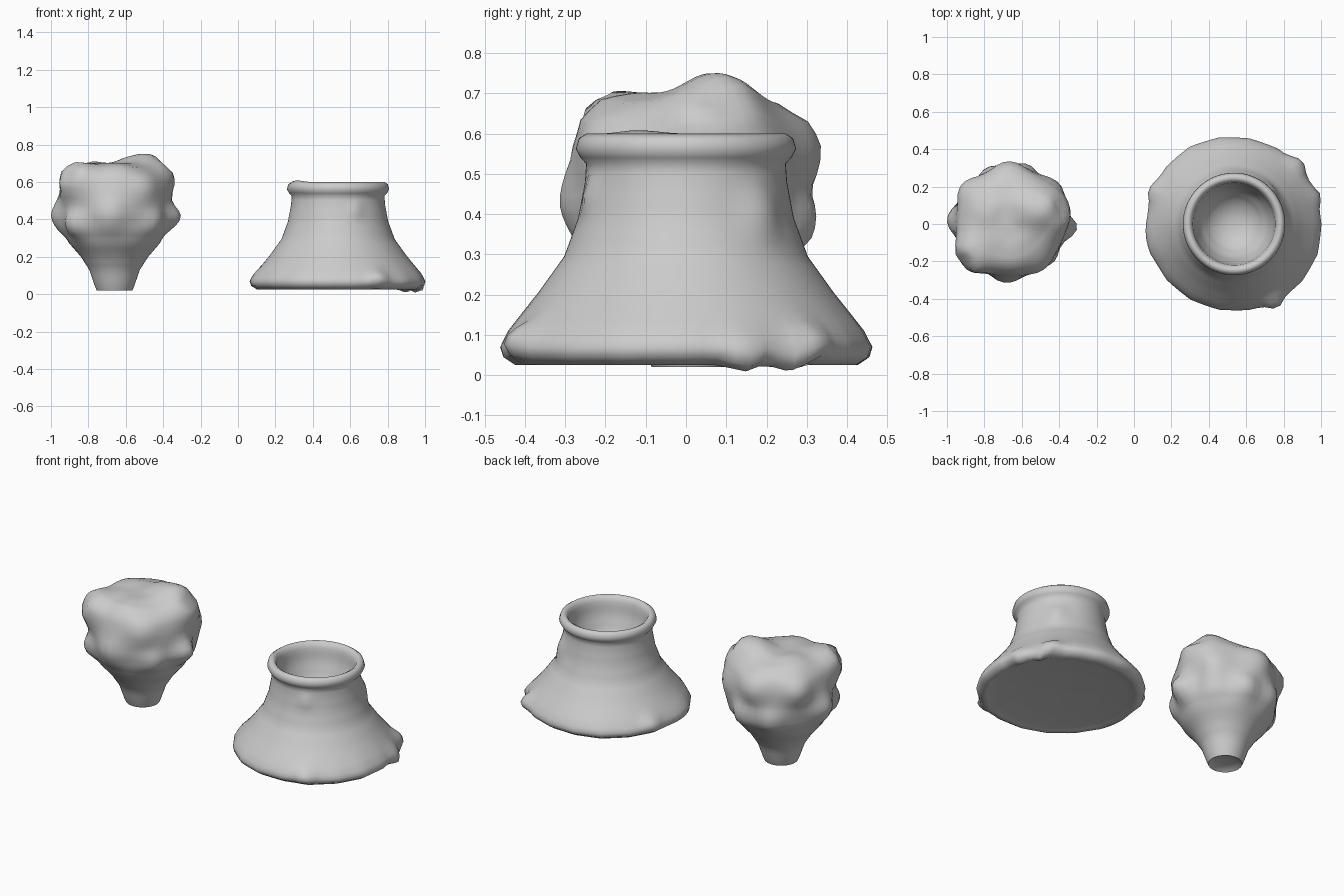
import bpy, bmesh, math, random
from mathutils import Vector

random.seed(4)


def lathe(name, center, profile, segs, shape=None, size=0.03):
    """Revolve (radius, z) points; shape(angle, r, z) may change the radius."""
    pts = []
    for (r0, z0), (r1, z1) in zip(profile, profile[1:]):
        n = max(1, round(math.hypot(r1 - r0, z1 - z0) / size))
        pts += [(r0 + (r1 - r0) * i / n, z0 + (z1 - z0) * i / n) for i in range(n)]
    pts.append(profile[-1])
    bm = bmesh.new()
    rings = []
    for r, z in pts:
        if r < 0.001:
            rings.append([bm.verts.new((center[0], center[1], z))])
            continue
        ring = []
        for i in range(segs):
            a = 2 * math.pi * i / segs
            rr = shape(a, r, z) if shape else r
            ring.append(bm.verts.new((center[0] + rr * math.cos(a),
                                      center[1] + rr * math.sin(a), z)))
        rings.append(ring)
    for a, b in zip(rings, rings[1:]):
        for i in range(segs):
            j = (i + 1) % segs
            if len(a) == 1:
                bm.faces.new((a[0], b[j], b[i]))
            elif len(b) == 1:
                bm.faces.new((a[i], a[j], b[0]))
            else:
                bm.faces.new((a[i], a[j], b[j], b[i]))
    bmesh.ops.recalc_face_normals(bm, faces=bm.faces)
    me = bpy.data.meshes.new(name)
    bm.to_mesh(me)
    bm.free()
    ob = bpy.data.objects.new(name, me)
    bpy.context.collection.objects.link(ob)
    return ob


def swell(ob, bumps, power=3):
    """Rounded lumps: (centre, direction, height, width); negative height dents."""
    base = [v.co.copy() for v in ob.data.vertices]
    for c, d, h, w in bumps:
        c, d = Vector(c), Vector(d).normalized()
        for v, p in zip(ob.data.vertices, base):
            v.co += d * h * math.exp(-((p - c).length / w) ** power)


def finish(ob, angle):
    """Keep the part on the floor and shade it smooth."""
    for v in ob.data.vertices:
        v.co.z = max(v.co.z, 0)
    bpy.ops.object.select_all(action='DESELECT')
    ob.select_set(True)
    bpy.context.view_layer.objects.active = ob
    bpy.ops.object.shade_smooth_by_angle(angle=math.radians(angle))


# Knobbly bulb on a tapering stem
cx, cy = -0.66, 0.01
bulb = lathe("knobbly_bulb", (cx, cy), [
    (0, 0.04), (0.07, 0.035), (0.095, 0.02), (0.104, 0.04), (0.135, 0.13),
    (0.18, 0.2), (0.24, 0.27), (0.275, 0.34), (0.29, 0.42), (0.295, 0.5),
    (0.29, 0.57), (0.27, 0.63), (0.215, 0.675), (0.12, 0.70), (0, 0.70)], 52)
# Two blunt stumps with hollowed ends, and broad lumps
swell(bulb, [
    ((-0.86, -0.16, 0.61), (-0.6, -0.55, 0.5), 0.085, 0.115),
    ((-0.46, 0.07, 0.63), (0.75, 0.05, 0.4), 0.075, 0.125),
    ((-0.55, 0.09, 0.69), (0, 0, 1), 0.035, 0.10),
    ((-0.80, 0.08, 0.69), (-0.3, 0.2, 1), 0.012, 0.08),
    ((-0.64, -0.19, 0.66), (0, -0.5, 1), 0.012, 0.08),
])
swell(bulb, [
    ((-0.915, -0.205, 0.655), (-0.5, -0.6, 0.6), -0.035, 0.06),
    ((-0.405, 0.08, 0.665), (0.75, -0.05, 0.6), -0.04, 0.075),
], 4)
# Knobs round the middle: angle, z, height, width
knobs = []
for deg, z, h, w in [(-5, 0.41, 0.068, 0.07), (38, 0.50, 0.035, 0.085),
                     (92, 0.57, 0.035, 0.09), (75, 0.37, 0.04, 0.08),
                     (112, 0.37, 0.035, 0.08), (143, 0.57, 0.04, 0.085),
                     (178, 0.41, 0.05, 0.085), (222, 0.37, 0.05, 0.075),
                     (265, 0.42, 0.035, 0.09), (305, 0.58, 0.02, 0.08),
                     (318, 0.38, 0.03, 0.07), (35, 0.36, 0.02, 0.07)]:
    a = math.radians(deg)
    d = Vector((math.cos(a), math.sin(a), 0))
    knobs.append((Vector((cx, cy, z)) + d * 0.288, d, h, w))
swell(bulb, knobs, 2.5)
finish(bulb, 70)

# Flared skirt with a rolled collar and a cup inside
ragged = [random.uniform(-0.01, 0.01) for _ in range(18)]


def skirt_shape(a, r, z):
    t = a / (2 * math.pi) * 18
    i = int(t + 1e-6) % 18
    f = t - int(t + 1e-6)
    wob = ragged[i] * (1 - f) + ragged[(i + 1) % 18] * f
    facet = math.cos(math.pi / 18) / math.cos((f - 0.5) * math.pi / 9)   # 18 sides
    low = max(0, 1 - z / 0.2)                                # fades above the hem
    return (r + wob * low * r / 0.46) * (facet * low + 0.992 * (1 - low))


skirt = lathe("flared_skirt", (0.535, 0), [
    (0, 0.05), (0.25, 0.045), (0.39, 0.035), (0.435, 0.025), (0.465, 0.045),
    (0.472, 0.07), (0.45, 0.11), (0.37, 0.205), (0.305, 0.295), (0.27, 0.39),
    (0.253, 0.48), (0.25, 0.525), (0.264, 0.54), (0.276, 0.562), (0.268, 0.588),
    (0.25, 0.6), (0.232, 0.59), (0.222, 0.565), (0.212, 0.49), (0.18, 0.40),
    (0.13, 0.335), (0.07, 0.3), (0, 0.29)], 72, skirt_shape)
# Ragged hem knobs and soft creases
swell(skirt, [
    ((0.745, -0.405, 0.08), (0.4, -1, 0.3), 0.035, 0.05),
    ((0.87, 0.32, 0.08), (0.6, 0.6, 0.2), 0.03, 0.055),
    ((0.98, 0.15, 0.06), (1, 0.3, 0.3), 0.02, 0.055),
    ((0.92, 0.27, 0.035), (0.1, 0.1, -1), 0.035, 0.045),
    ((0.97, 0.15, 0.035), (0.2, 0, -1), 0.03, 0.045),
    ((0.10, 0.19, 0.09), (-1, 0.3, 0.6), 0.025, 0.055),
    ((0.08, -0.08, 0.07), (-1, 0, 0), 0.012, 0.08),
    ((0.72, 0.18, 0.40), (0.7, 0.6, 0), 0.02, 0.06),
    ((0.63, -0.24, 0.45), (0.3, -1, 0), 0.012, 0.04),
    ((0.35, -0.1, 0.6), (0, 0, 1), 0.01, 0.07),
], 2.5)
finish(skirt, 75)
